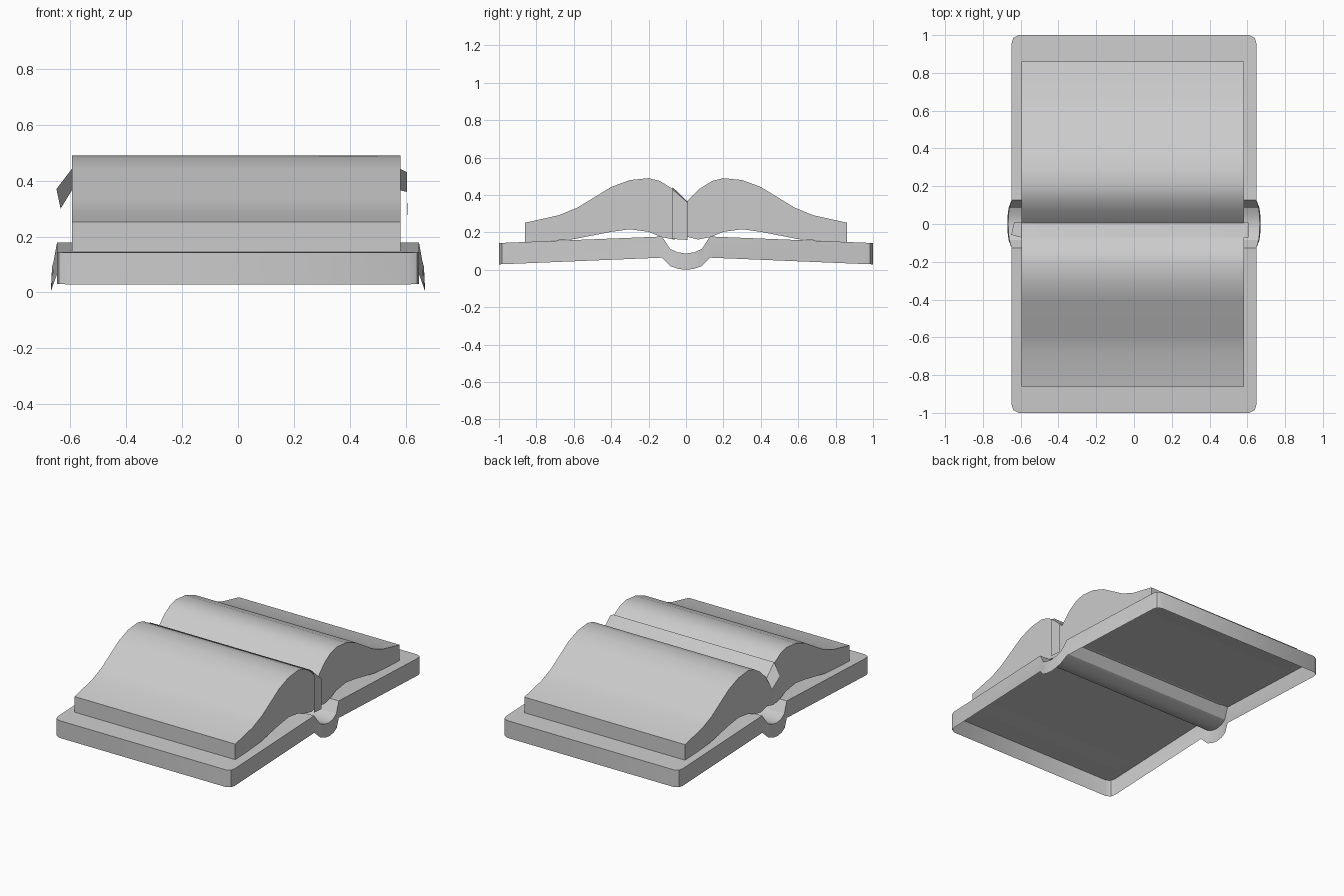
import bpy
import math

if "Cube" in bpy.data.objects:
    bpy.data.objects.remove(bpy.data.objects["Cube"])


def make(name, verts, faces, smooth=True):
    mesh = bpy.data.meshes.new(name)
    mesh.from_pydata(verts, [], faces)
    mesh.update()
    obj = bpy.data.objects.new(name, mesh)
    bpy.context.collection.objects.link(obj)
    bpy.ops.object.select_all(action='DESELECT')
    obj.select_set(True)
    bpy.context.view_layer.objects.active = obj
    if smooth:
        bpy.ops.object.shade_smooth_by_angle(angle=math.radians(32))
    return obj


def mirrored(half):
    # half runs from the centre (y = 0) outward; returns the full run along y
    return [(-p[0],) + p[1:] for p in reversed(half[1:])] + half


# Cover: open-bottomed shell; stations are (y, top z, bottom z, half width)
cover = mirrored([
    (0.0, 0.087, 0.0, 0.666), (0.045, 0.094, 0.006, 0.665),
    (0.085, 0.112, 0.02, 0.66), (0.128, 0.178, 0.065, 0.648),
    (0.955, 0.145, 0.031, 0.648), (0.985, 0.144, 0.03, 0.64),
    (1.0, 0.143, 0.029, 0.61)])
verts, faces = [], []
for y, top, bottom, hx in cover:
    flare = 0.004 if abs(y) < 0.1 else 0.0
    verts += [(-hx - flare, y, bottom), (-hx, y, top),
              (hx, y, top), (hx + flare, y, bottom)]
for i in range(len(cover) - 1):
    a = 4 * i
    for k in range(3):
        faces.append((a + k, a + k + 4, a + k + 5, a + k + 1)[::-1])
last = 4 * (len(cover) - 1)
faces += [(0, 3, 2, 1), (last, last + 1, last + 2, last + 3)]
make("cover", verts, faces)

# Pages: two humps on each side of the gutter, extruded along x
upper = [(0.005, 0.36), (0.075, 0.435), (0.14, 0.475), (0.2, 0.49),
         (0.3, 0.48), (0.4, 0.443), (0.58, 0.333), (0.68, 0.292), (0.86, 0.252)]
lower = [(0.86, 0.145), (0.6, 0.164), (0.4, 0.203), (0.3, 0.217), (0.2, 0.203),
         (0.13, 0.175), (0.065, 0.162), (0.005, 0.178)]
x0, x1 = -0.595, 0.582
for name, side in (("pages_front", -1), ("pages_back", 1)):
    ring = [(side * y, z) for y, z in upper + lower]
    # close the gutter at y = 0
    ring[0], ring[-1] = (0.0, 0.36), (0.0, 0.178)
    if side < 0:
        ring.reverse()
    n = len(ring)
    verts = [(x0, y, z) for y, z in ring] + [(x1, y, z) for y, z in ring]
    faces = [(i, (i + 1) % n, (i + 1) % n + n, i + n) for i in range(n)]
    faces += [tuple(range(n))[::-1], tuple(range(n, 2 * n))]
    make(name, verts, faces)

# Bookmark ribbon: lies in the gutter, tips down at the left, hangs at the right
ribbon = [(-0.65, 0.37, 0.30), (-0.595, 0.442, 0.365), (0.582, 0.442, 0.365),
          (0.605, 0.43, 0.36), (0.607, 0.165, 0.16)]
verts, faces = [], []
for i, (x, za, zb) in enumerate(ribbon):
    tip = 0.015 if i == 0 else 0.0
    verts += [(x, -0.072 + tip, za), (x + tip, 0.008, zb)]
for i in range(len(ribbon) - 1):
    a = 2 * i
    faces.append((a, a + 2, a + 3, a + 1))
make("bookmark_ribbon", verts, faces)
